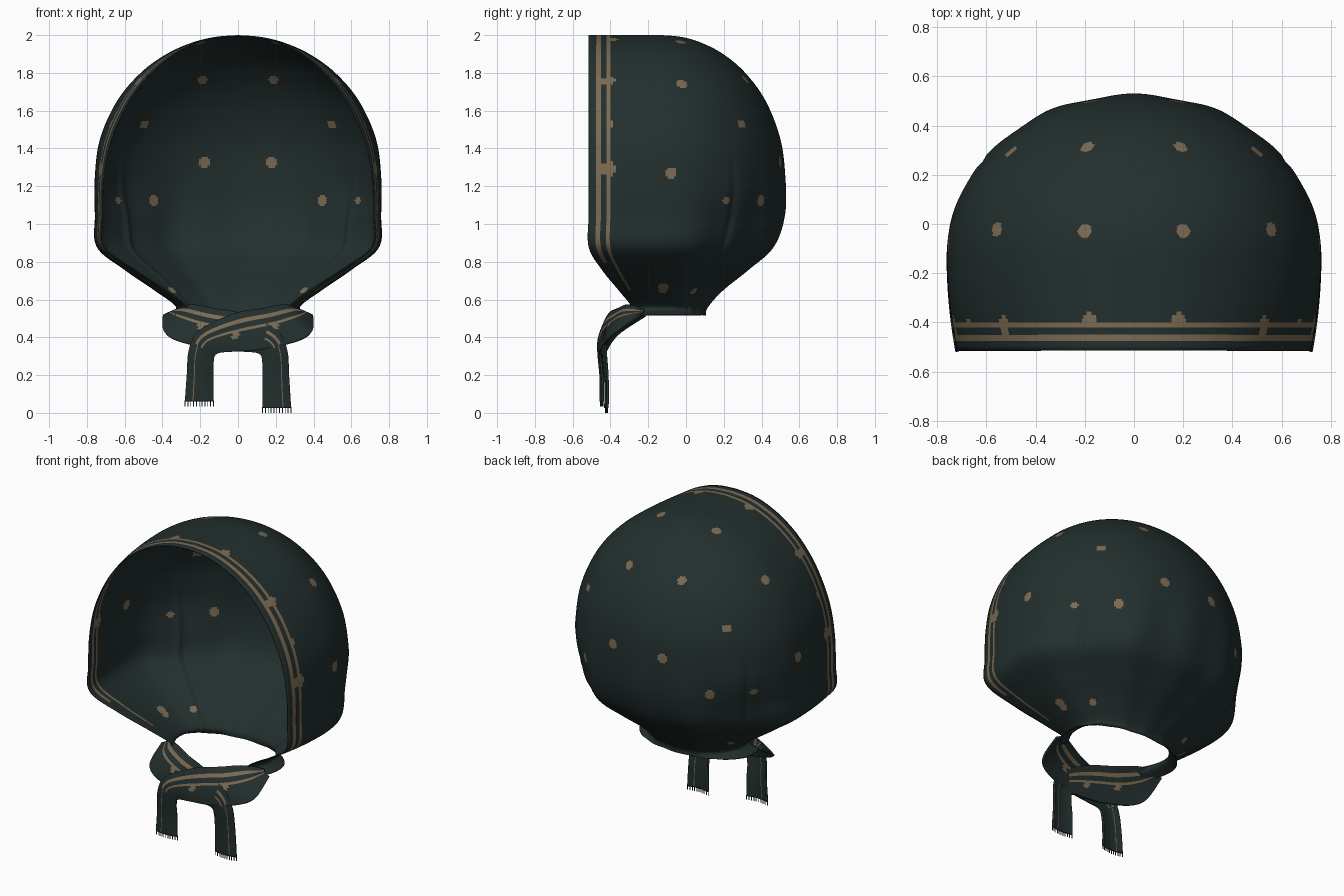
import bpy, bmesh, math
from mathutils import Vector

if "Cube" in bpy.data.objects:
    bpy.data.objects.remove(bpy.data.objects["Cube"])


def material(name, rgb):
    m = bpy.data.materials.new(name)
    m.diffuse_color = (*rgb, 1)
    m.use_nodes = True
    m.node_tree.nodes["Principled BSDF"].inputs["Base Color"].default_value = m.diffuse_color
    return m


GREEN = material("dark green cloth", (0.016, 0.028, 0.027))
TAN = material("tan print", (0.20, 0.145, 0.085))


def spline(rows, per):
    """Catmull-Rom through rows of numbers, per samples in each gap."""
    pts = [Vector(r) for r in rows]
    out = []
    for i in range(len(pts) - 1):
        a, b, c, d = pts[max(i - 1, 0)], pts[i], pts[i + 1], pts[min(i + 2, len(pts) - 1)]
        for k in range(per):
            t = k / per
            out.append(0.5 * (2 * b + (c - a) * t + (2 * a - 5 * b + 4 * c - d) * t * t
                              + (3 * b - a - 3 * c + d) * t ** 3))
    return out + [pts[-1]]


def sheet(name, grid, striped, dots=(), thick=0.006):
    """Skin a grid of points; striped(row, column) picks tan faces, dots are (point, radius)."""
    bm = bmesh.new()
    vs = [[bm.verts.new(p) for p in row] for row in grid]
    for i in range(len(vs) - 1):
        for j in range(len(vs[0]) - 1):
            f = bm.faces.new((vs[i][j], vs[i][j + 1], vs[i + 1][j + 1], vs[i + 1][j]))
            f.material_index = int(striped(i, j))
            f.smooth = True
    bmesh.ops.remove_doubles(bm, verts=bm.verts, dist=1e-5)
    bmesh.ops.recalc_face_normals(bm, faces=bm.faces)
    centres = [(f, f.calc_center_median()) for f in bm.faces]
    for p, r in dots:
        p = min((c for _, c in centres), key=lambda c: (c - p).length_squared)
        for f, c in centres:
            if (c - p).length < r:
                f.material_index = 1
    me = bpy.data.meshes.new(name)
    bm.to_mesh(me)
    bm.free()
    me.materials.append(GREEN)
    me.materials.append(TAN)
    ob = bpy.data.objects.new(name, me)
    bpy.context.collection.objects.link(ob)
    mod = ob.modifiers.new("thickness", "SOLIDIFY")
    mod.thickness = thick
    mod.offset = 0
    return ob


# Hood: U-shaped sections (height, half width, back y, front y, front inset);
# an ellipsoid above, gathered to a neck with a flared lip below
Y0, PER = -.13, 17
profile = [(1.997, 0, Y0, -.515, .04)]
for z, inset in ((1.988, .06), (1.96, .09), (1.90, .10), (1.80, .10), (1.65, .095), (1.45, .08), (1.25, .06)):
    r = math.sqrt(1 - ((z - 1.25) / .747) ** 2)
    profile.append((z, .755 * r, Y0 + .65 * r, -.515, inset))
profile += [(1.05, .755, .515, -.515, .05), (.88, .745, .455, -.515, .05), (.76, .60, .325, -.445, .08),
            (.65, .44, .19, -.355, .13), (.56, .325, .11, -.285, .17), (.517, .39, .10, -.30, .16)]
STRIPE = [0, .02, .04, .065, .095, .115]           # distances from the front edge
FLAT = [s / .385 for s in STRIPE]
FLAT += [FLAT[-1] + (1 - FLAT[-1]) * k / 18 for k in range(1, 19)]
ARC = 96


def ramp(x):
    x = max(0, min(1, x))
    return x * x * (3 - 2 * x)


def half_section(row, side):
    z, w, back, front, inset = row
    w = max(w, 0)
    pts = []
    for s in FLAT:
        pts.append(Vector((side * w * (1 - inset * (1 - s) ** 2), front + (Y0 - front) * s, z)))
    fold = ramp((1.5 - z) / .6)
    pinch = ramp((1.25 - z) / .35) * ramp((z - .52) / .2)
    power = 1 - .05 * fold
    for k in range(1, ARC + 1):
        a = math.pi / 2 * k / ARC
        c, s = max(math.cos(a), 0) ** power, math.sin(a) ** power
        if k == ARC:
            c = 0
        # soft gathers that run down to the neck, and a hollow behind the cheeks
        g = 1 + fold * .012 * math.sin(a) * math.cos(14 * (math.pi / 2 - a))
        g -= fold * .018 * math.exp(-((a - .62) / .035) ** 2)
        g -= pinch * .065 * math.exp(-((a - .66) / .3) ** 2)
        pts.append(Vector((side * w * c * g, Y0 + (back - Y0) * s * g, z)))
    return pts


grid = []
for row in spline(profile, PER):
    right, left = half_section(row, 1), half_section(row, -1)
    grid.append(right + left[-2::-1])
cols = len(grid[0]) - 1


def hood_stripe(i, j):
    """Two lines beside the front edge, fading out towards the chin."""
    j = min(j, cols - 1 - j)
    return (j == 2 and i < 9.6 * PER) or (j == 4 and i < 11 * PER)


spots = [(.19, .31, 1.76, .028), (.50, .29, 1.53, .026), (.18, .48, 1.32, .032), (.45, .39, 1.13, .028),
         (.62, .20, 1.13, .022), (.20, -.03, 1.97, .029), (.56, -.02, 1.75, .028), (.74, -.08, 1.27, .032),
         (.18, -.40, 1.97, .032), (.52, -.40, 1.75, .034), (.66, -.41, 1.53, .025), (.72, -.41, 1.29, .04),
         (.47, -.12, .68, .028), (.45, -.12, .64, .025), (.36, .06, .63, .022)]
dots = [(Vector((s * x, y, z)), r) for x, y, z, r in spots for s in (1, -1)]
sheet("scarf_hood", grid, hood_stripe, dots)

# Ties: ribbons between an upper and a lower edge, crossing at the chin and hanging down
upper = [(.34, -.22, .54), (.25, -.30, .57), (.12, -.36, .55), (0, -.40, .53), (-.13, -.43, .48),
         (-.22, -.45, .42), (-.26, -.45, .33), (-.27, -.44, .20), (-.28, -.44, .06)]
lower = [(.395, -.24, .515), (.39, -.37, .43), (.31, -.42, .378), (.12, -.445, .335), (-.02, -.455, .325),
         (-.11, -.455, .315), (-.13, -.45, .27), (-.13, -.44, .17), (-.13, -.44, .06)]
WIDE = 30


def tie(name, side, dy, drop):
    rows = []
    for a, b in zip(spline(upper, 8), spline(lower, 8)):
        row = []
        for k in range(WIDE + 1):
            t = k / WIDE
            p = a.lerp(b, t)
            p.y -= .012 * math.sin(math.pi * t)          # slight belly across the cloth
            # the longer end is stretched below the knot
            z = p.z - drop * max(0, min(1, (.30 - p.z) / .24))
            row.append(Vector((side * p.x, p.y + dy, z)))
        rows.append(row)
    bumps = [(rows[i][16], .02) for i in (18, 28)]
    # broad stripes over the crossing, a single thin line on the hanging end
    sheet(name, rows, lambda i, j: j in (5, 6, 7, 12, 13) if i < 44 else j == 8, bumps, .012)
    # Fringe: short threads along the cut end
    bm = bmesh.new()
    for k in range(0, WIDE + 1, 3):
        p = rows[-1][k]
        box = bmesh.ops.create_cube(bm, size=1)["verts"]
        for v in box:
            v.co = Vector((v.co.x * .004, v.co.y * .004, v.co.z * .03)) + p - Vector((0, 0, .01))
    me = bpy.data.meshes.new(name + "_fringe")
    bm.to_mesh(me)
    bm.free()
    me.materials.append(GREEN)
    bpy.context.collection.objects.link(bpy.data.objects.new(name + "_fringe", me))


tie("front_tie", 1, 0, 0)
tie("rear_tie", -1, .025, .035)
